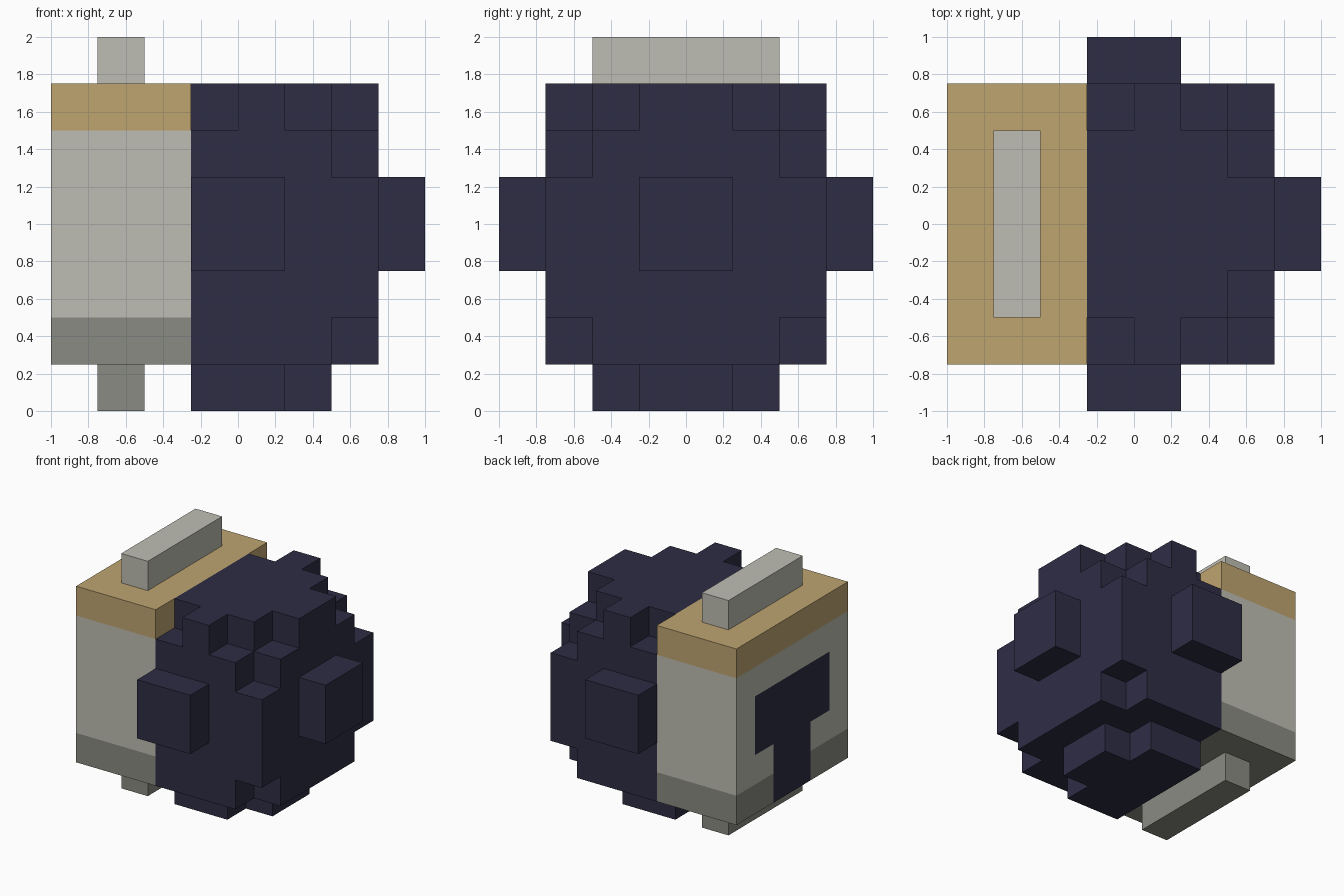
import bpy
import bmesh
from mathutils import Vector

if "Cube" in bpy.data.objects:
    bpy.data.objects.remove(bpy.data.objects["Cube"], do_unlink=True)

U = 0.25  # block unit


def material(name, srgb):
    linear = [((c / 255 + 0.055) / 1.055) ** 2.4 for c in srgb] + [1.0]
    mat = bpy.data.materials.new(name)
    mat.use_nodes = True
    mat.diffuse_color = linear
    shader = next(n for n in mat.node_tree.nodes if n.type == 'BSDF_PRINCIPLED')
    shader.inputs["Base Color"].default_value = linear
    return mat


NAVY = material("dark navy", (46, 45, 69))
TAN = material("tan", (191, 165, 113))
LIGHT = material("light grey", (191, 190, 180))
DARK = material("dark grey", (138, 139, 130))


def finish(bm, name, *mats):
    bmesh.ops.recalc_face_normals(bm, faces=bm.faces)
    mesh = bpy.data.meshes.new(name)
    bm.to_mesh(mesh)
    bm.free()
    for m in mats:
        mesh.materials.append(m)
    obj = bpy.data.objects.new(name, mesh)
    bpy.context.collection.objects.link(obj)
    return obj


def block(lo, hi):
    bm = bmesh.new()
    bmesh.ops.create_cube(bm, size=1)
    for v in bm.verts:
        v.co = [lo[i] if v.co[i] < 0 else hi[i] for i in range(3)]
    return bm


# Body: block grid with stepped corners, skinned where a neighbour is empty
def filled(x, y, z):
    if not (-1 <= x <= 2 and -3 <= y <= 2 and 1 <= z <= 6):
        return False
    side = max(y, -1 - y)  # same rule front and back
    if z == 1:
        return not (x == 2 and side == 2)
    if x == -1:
        return not (side == 2 and z == 6)
    # top corner: remove the corner block and its three neighbours
    return x + side + z - 4 < 5


body = bmesh.new()
for x in range(-1, 3):
    for y in range(-3, 3):
        for z in range(1, 7):
            if not filled(x, y, z):
                continue
            centre = Vector((x, y, z)) + Vector((0.5, 0.5, 0.5))
            for axis in range(3):
                for sign in (-1, 1):
                    step = [0, 0, 0]
                    step[axis] = sign
                    if filled(x + step[0], y + step[1], z + step[2]):
                        continue
                    n, a, b = Vector(step) / 2, Vector((0, 0, 0)), Vector((0, 0, 0))
                    a[(axis + 1) % 3] = 0.5
                    b[(axis + 2) % 3] = 0.5 * sign
                    corners = (-a - b, a - b, a + b, b - a)
                    body.faces.new([body.verts.new((centre + n + c) * U) for c in corners])
bmesh.ops.remove_doubles(body, verts=body.verts, dist=0.001)
finish(body, "body", NAVY)

# Raised studs on the front, back and left
for name, lo, hi in (
    ("front_stud", (-U, -1, 0.75), (U, -0.75, 1.25)),
    ("back_stud", (-U, 0.75, 0.75), (U, 1, 1.25)),
    ("left_stud", (0.75, -U, 0.75), (1, U, 1.25)),
):
    finish(block(lo, hi), name, NAVY)

# Stepped foot under the body
foot = bmesh.new()
half = [(-1, -2), (1, -2), (1, -1), (2, -1)]
outline = half + [(x, -y) for x, y in reversed(half)]
base = foot.faces.new([foot.verts.new((x * U, y * U, 0)) for x, y in outline])
grown = bmesh.ops.extrude_face_region(foot, geom=[base])["geom"]
bmesh.ops.translate(foot, vec=(0, 0, U),
                    verts=[g for g in grown if isinstance(g, bmesh.types.BMVert)])
finish(foot, "foot", NAVY)

# Casing: banded box with a T-shaped marking on its outer face
casing = block((-1, -0.75, U), (-U, 0.75, 1.75))
cuts = [((0, 0, h), (0, 0, 1)) for h in (0.5, 0.75, 1.25, 1.5)]
cuts += [((0, d, 0), (0, 1, 0)) for d in (-0.5, -U, U, 0.5)]
for point, normal in cuts:
    geom = casing.verts[:] + casing.edges[:] + casing.faces[:]
    bmesh.ops.bisect_plane(casing, geom=geom, plane_co=point, plane_no=normal)
for f in casing.faces:
    c = f.calc_center_median()
    f.material_index = 0 if c.z > 1.5 else 1 if c.z > 0.5 else 2
    if c.x < -0.99:
        crossbar = 0.75 < c.z < 1.25 and abs(c.y) < 0.5
        stem = c.z < 0.75 and abs(c.y) < U
        if crossbar or stem:
            f.material_index = 3
finish(casing, "casing", TAN, LIGHT, DARK, NAVY)

# Rails above and below the casing
for name, z, mat in (("top_rail", 1.75, LIGHT), ("bottom_rail", 0, DARK)):
    finish(block((-0.75, -0.5, z), (-0.5, 0.5, z + U)), name, mat)
